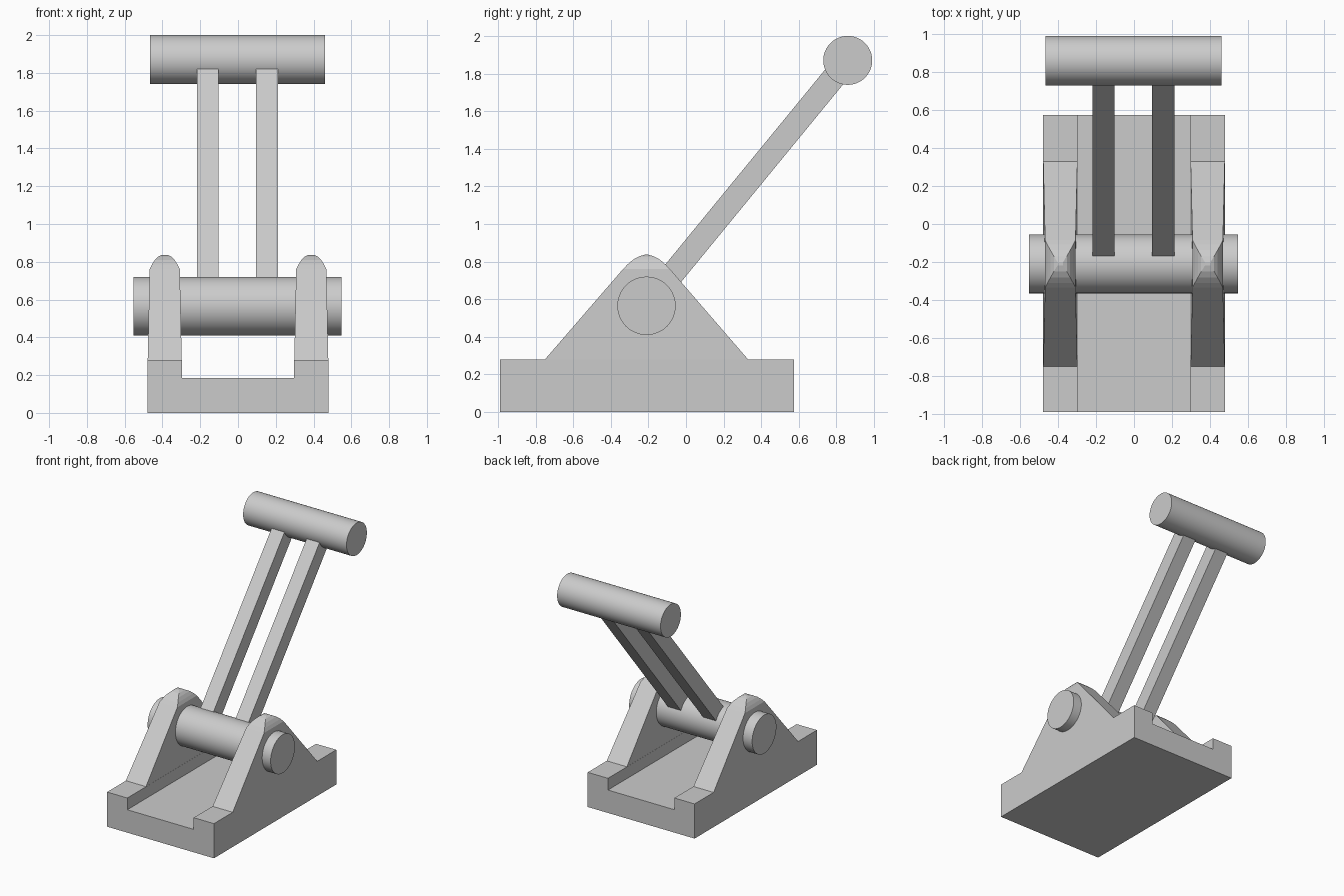
import bpy, bmesh, math
from mathutils import Vector

cube = bpy.data.objects.get("Cube")
if cube:
    bpy.data.objects.remove(cube, do_unlink=True)

grey = bpy.data.materials.new("light grey")
grey.use_nodes = True
colour = (0.6, 0.6, 0.6, 1)
grey.diffuse_color = colour
grey.node_tree.nodes["Principled BSDF"].inputs["Base Color"].default_value = colour

AXLE = Vector((-0.003, -0.21, 0.565))
GRIP = Vector((-0.003, 0.86, 1.87))


def finish(name, bm):
    bmesh.ops.recalc_face_normals(bm, faces=bm.faces)
    mesh = bpy.data.meshes.new(name)
    bm.to_mesh(mesh)
    bm.free()
    mesh.materials.append(grey)
    obj = bpy.data.objects.new(name, mesh)
    bpy.context.collection.objects.link(obj)
    return obj


def loft(name, rings):
    """Closed solid through rings with equal point counts."""
    bm = bmesh.new()
    loops = [[bm.verts.new(p) for p in ring] for ring in rings]
    n = len(loops[0])
    for a, b in zip(loops, loops[1:]):
        for i in range(n):
            j = (i + 1) % n
            bm.faces.new((a[i], a[j], b[j], b[i]))
    bm.faces.new(loops[0])
    bm.faces.new(loops[-1])
    return finish(name, bm)


def rod(name, centre, radius, length):
    """Smooth cylinder lying along x."""
    bpy.ops.mesh.primitive_cylinder_add(vertices=64, radius=radius, depth=length,
                                        location=centre, rotation=(0, math.pi / 2, 0))
    obj = bpy.context.object
    obj.name = name
    obj.data.materials.append(grey)
    bpy.ops.object.shade_smooth_by_angle(angle=math.radians(40))


# Channel-shaped base, extruded from front to back
half = [(0.478, 0), (0.478, 0.28), (0.297, 0.28), (0.297, 0.185)]
channel = half + [(-x, z) for x, z in reversed(half)]
loft("base", [[(x, y, z) for x, z in channel] for y in (-0.99, 0.573)])

# Tapered bearing cheeks with pinched, rounded tops: height, half length, half width
layers = [(0.28, 0.54, 0.09), (0.76, 0.125, 0.08), (0.785, 0.101, 0.068),
          (0.81, 0.072, 0.052), (0.828, 0.04, 0.034), (0.837, 0.008, 0.014)]
for side, name in ((1, "left_cheek"), (-1, "right_cheek")):
    x = side * 0.388
    loft(name, [[(x + sx * w, AXLE.y + sy * d, z)
                 for sx, sy in ((-1, -1), (1, -1), (1, 1), (-1, 1))]
                for z, d, w in layers])

# Axle and grip
rod("axle", AXLE, 0.155, 1.1)
rod("grip", GRIP, 0.13, 0.925)

# Twin square arms from axle to grip
along = (GRIP - AXLE).normalized()
across = Vector((0, along.z, -along.y)) * 0.062
for side, name in ((1, "left_arm"), (-1, "right_arm")):
    offset = Vector((side * 0.157, 0, 0))
    loft(name, [[p + offset + Vector((sx * 0.058, 0, 0)) + sy * across
                 for sx, sy in ((-1, -1), (1, -1), (1, 1), (-1, 1))]
                for p in (AXLE, GRIP)])
